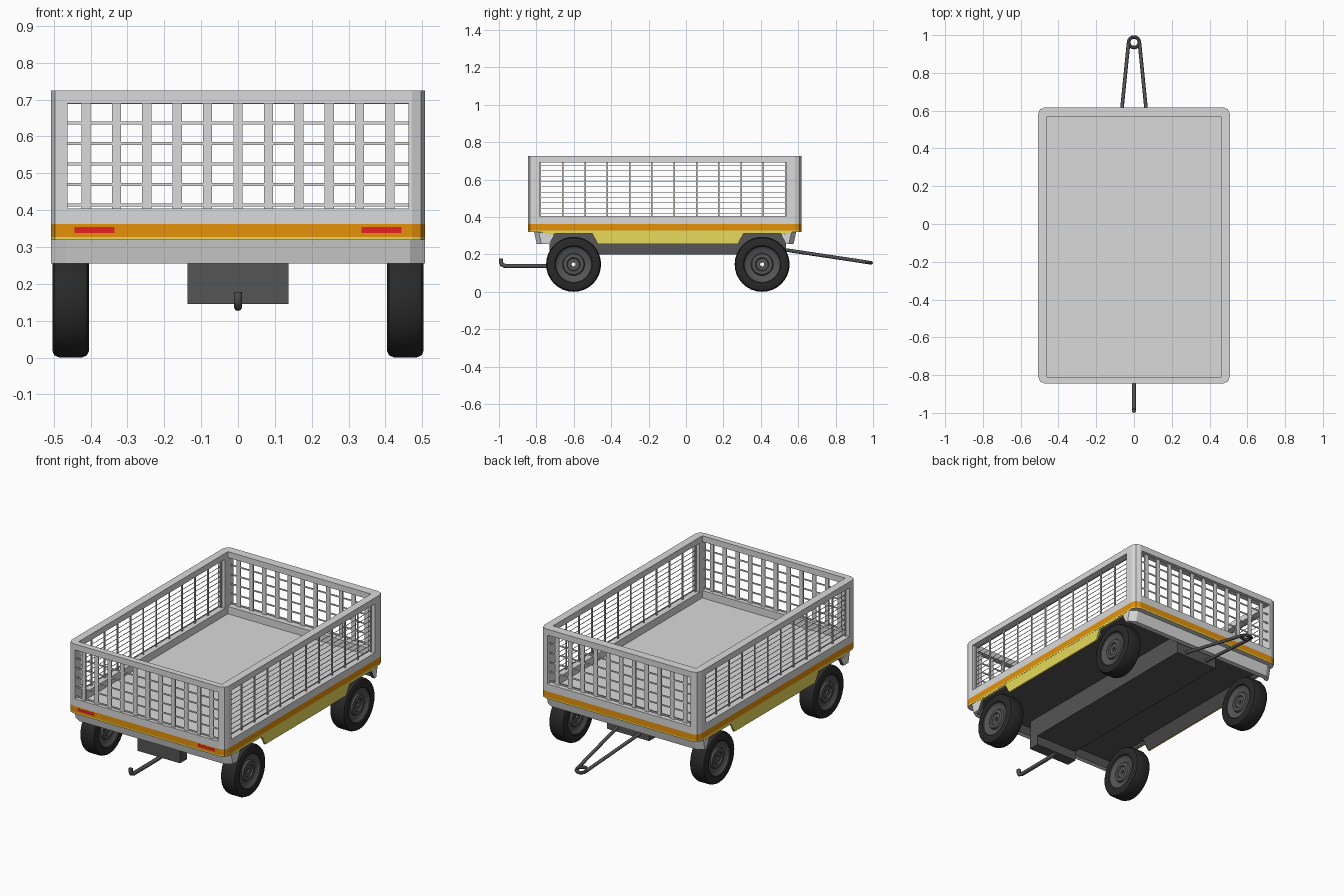
import bpy, bmesh, math
from mathutils import Matrix, Vector

cube = bpy.data.objects.get("Cube")
if cube:
    bpy.data.objects.remove(cube, do_unlink=True)


def material(name, rgb):
    m = bpy.data.materials.new(name)
    m.use_nodes = True
    m.diffuse_color = (*rgb, 1)
    m.node_tree.nodes["Principled BSDF"].inputs["Base Color"].default_value = (*rgb, 1)
    return m


GRAY = material("light gray", (0.7, 0.7, 0.7))
DARK = material("dark gray", (0.09, 0.09, 0.09))
TIRE = material("tire black", (0.022, 0.022, 0.022))
ORANGE = material("orange", (0.78, 0.29, 0.003))
YELLOW = material("yellow", (0.8, 0.7, 0.105))
RED = material("lamp red", (0.84, 0.016, 0.016))

HX, Y0, Y1 = 0.507, -0.845, 0.618      # outer body
IX, J0, J1 = 0.462, -0.81, 0.567       # inner floor


def finish(name, bm, *mats):
    bmesh.ops.recalc_face_normals(bm, faces=bm.faces)
    me = bpy.data.meshes.new(name)
    bm.to_mesh(me)
    bm.free()
    for m in mats:
        me.materials.append(m)
    ob = bpy.data.objects.new(name, me)
    bpy.context.collection.objects.link(ob)
    return ob


def add_box(bm, x0, x1, y0, y1, z0, z1):
    size = Vector((x1 - x0, y1 - y0, z1 - z0))
    mid = Vector((x0 + x1, y0 + y1, z0 + z1)) / 2
    bmesh.ops.create_cube(bm, size=1, matrix=Matrix.Translation(mid) @ Matrix.Diagonal((*size, 1)))


def box(name, mat, *dims):
    bm = bmesh.new()
    add_box(bm, *dims)
    return finish(name, bm, mat)


def add_prism(bm, points, offset):
    """Close a polygon of 3D points and extrude it along offset."""
    face = bm.faces.new([bm.verts.new(p) for p in points])
    ext = bmesh.ops.extrude_face_region(bm, geom=[face], use_keep_orig=True)
    moved = [v for v in ext["geom"] if isinstance(v, bmesh.types.BMVert)]
    bmesh.ops.translate(bm, vec=offset, verts=moved)
    return moved


def corner_arc(x, y, sx, sy, r):
    """Rounded corner points from the end face round to the side face."""
    return [(x + sx * r * (math.sin(a) - 1), y + sy * r * (math.cos(a) - 1))
            for a in (0, math.pi / 4, math.pi / 2)]


def outline(hx, y0, y1, r):
    return (corner_arc(hx, y1, 1, 1, r) + corner_arc(hx, y0, 1, -1, r)[::-1]
            + corner_arc(-hx, y0, -1, -1, r) + corner_arc(-hx, y1, -1, 1, r)[::-1])


def ring(name, mat, z0, z1):
    """Rectangular band with rounded outer corners and a gray underside."""
    bm = bmesh.new()
    outer = outline(HX, Y0, Y1, 0.035)
    inner = outline(IX, J0, J1, 0.002)
    loops = [[bm.verts.new((x, y, z)) for x, y in pts]
             for pts, z in ((outer, z0), (outer, z1), (inner, z1), (inner, z0))]
    n = len(outer)
    for a, b in zip(loops, loops[1:] + loops[:1]):
        for i in range(n):
            bm.faces.new((a[i], a[(i + 1) % n], b[(i + 1) % n], b[i]))
    ob = finish(name, bm, mat, GRAY)
    for p in ob.data.polygons:
        p.material_index = int(p.normal.z < -0.5)


def smooth(ob, degrees=35):
    bpy.ops.object.select_all(action='DESELECT')
    ob.select_set(True)
    bpy.context.view_layer.objects.active = ob
    bpy.ops.object.shade_smooth_by_angle(angle=math.radians(degrees))


# Body bands and rails
ring("top_rail", GRAY, 0.69, 0.725)
ring("lower_rail", GRAY, 0.362, 0.405)
ring("orange_stripe", ORANGE, 0.327, 0.362)
ring("yellow_edge", YELLOW, 0.319, 0.327)
box("floor", GRAY, -IX, IX, J0, J1, 0.33, 0.362)
box("underfloor", DARK, -IX - 0.02, IX + 0.02, J0 + 0.03, J1 - 0.02, 0.316, 0.33)

# Corner posts
bm = bmesh.new()
for sx in (-1, 1):
    for y, inner, sy in ((Y0, -0.782, -1), (Y1, 0.538, 1)):
        pts = corner_arc(sx * HX, y, sx, sy, 0.035)
        pts += [(sx * HX, inner), (sx * IX, inner), (sx * IX, y)]
        add_prism(bm, [(px, py, 0.405) for px, py in pts], (0, 0, 0.285))
finish("corner_posts", bm, GRAY)

# End lattices: broad flat uprights and thin cross rods
for name, y in (("front_lattice", -0.83), ("rear_lattice", 0.597)):
    bm = bmesh.new()
    for i in range(-5, 6):
        x = i * 0.0825
        add_box(bm, x - 0.0125, x + 0.0125, y - 0.003, y + 0.003, 0.405, 0.69)
    for i in range(6):
        z = 0.414 + i * 0.0555
        add_box(bm, -IX, IX, y - 0.002, y + 0.002, z - 0.004, z + 0.004)
    finish(name, bm, GRAY)

# Side lattices: fine wire grid
for name, x in (("right_lattice", -0.484), ("left_lattice", 0.484)):
    bm = bmesh.new()
    for i in range(12):
        y = -0.778 + i * 0.1192
        add_box(bm, x - 0.003, x + 0.003, y - 0.004, y + 0.004, 0.405, 0.69)
    for i in range(10):
        z = 0.418 + i * 0.0285
        add_box(bm, x - 0.001, x + 0.001, -0.782, 0.538, z - 0.0014, z + 0.0014)
    finish(name, bm, GRAY)


# Lower skirts with wheel arches, dark on the inside
def arch(c):
    return [(c - 0.13, 0.255), (c - 0.1, 0.311), (c + 0.1, 0.311), (c + 0.13, 0.255)]


WHEELS = (-0.601, 0.407)
skirt = ([(-0.785, 0.322), (-0.715, 0.298)] + arch(WHEELS[0])[1:] + arch(WHEELS[1])[:3]
         + [(0.52, 0.298), (0.575, 0.322)])
for side, s in (("right", -1), ("left", 1)):
    bm = bmesh.new()
    add_prism(bm, [(s * 0.506, y, z) for y, z in skirt], (-s * 0.01, 0, 0))
    ob = finish(side + "_skirt", bm, YELLOW, DARK)
    for p in ob.data.polygons:
        p.material_index = int(p.normal.x * s < -0.5)
    # Steep inner panel between the arches
    bm = bmesh.new()
    start = WHEELS[0] + 0.13
    add_prism(bm, [(s * x, start, z) for x, z in ((0.498, 0.256), (0.498, 0.32), (0.455, 0.32))],
              (0, WHEELS[1] - 0.13 - start, 0))
    finish(side + "_inner_panel", bm, DARK)

# Sloped end bumpers that wrap round the chamfered corners as far as the arches
for name, yo, yi, s in (("front_bumper", -0.798, -0.73, -1), ("rear_bumper", 0.575, 0.535, 1)):
    bm = bmesh.new()
    half = [(HX, yi), (HX, yo - s * 0.025), (0.467, yo)]
    inside = [(0.467, yo - s * 0.03), (0.487, yo - s * 0.03), (0.487, yi)]
    plan = [(-x, y) for x, y in half] + half[::-1] + inside[::-1] + [(-x, y) for x, y in inside]
    for v in add_prism(bm, [(x, y, 0.256) for x, y in plan], (0, 0, 0.063)):
        at_arch = abs(v.co.y - yi) < 0.001
        v.co.y += s * (-0.025 if at_arch else 0.014)
        v.co.z -= 0.017 if at_arch else 0
    bmesh.ops.triangulate(bm, faces=[f for f in bm.faces if len(f.verts) > 4])
    ob = finish(name, bm, GRAY, DARK)
    for p in ob.data.polygons:
        p.material_index = int(p.normal.y * s < -0.5 or p.normal.x * p.center.x < -0.1)

# Front lamps, almost flush
for side, s in (("right", -1), ("left", 1)):
    a, b = sorted((s * 0.335, s * 0.443))
    box(side + "_lamp", RED, a, b, Y0 - 0.0006, Y0 + 0.002, 0.338, 0.355)

# Chassis
box("chassis_beam", DARK, -0.137, 0.137, -0.725, 0.535, 0.2, 0.318)
box("hitch_box", DARK, -0.137, 0.137, -0.73, -0.665, 0.145, 0.256)


# Round bars: hook and drawbar
def bar(name, points, radius):
    cu = bpy.data.curves.new(name, 'CURVE')
    cu.dimensions = '3D'
    cu.bevel_depth, cu.bevel_resolution, cu.use_fill_caps = radius, 2, True
    sp = cu.splines.new('POLY')
    sp.points.add(len(points) - 1)
    for p, co in zip(sp.points, points):
        p.co = (*co, 1)
    cu.materials.append(DARK)
    ob = bpy.data.objects.new(name, cu)
    bpy.context.collection.objects.link(ob)


bar("hitch_hook", [(0, -0.67, 0.142), (0, -0.75, 0.138), (0, -0.965, 0.138), (0, -0.984, 0.145),
                   (0, -0.989, 0.158), (0, -0.989, 0.178)], 0.0115)
for side, s in (("right", -1), ("left", 1)):
    bar(side + "_drawbar", [(s * 0.072, 0.53, 0.224), (s * 0.029, 0.958, 0.16)], 0.0095)
bpy.ops.mesh.primitive_torus_add(major_radius=0.028, minor_radius=0.0095, major_segments=24, minor_segments=8,
                                 location=(0, 0.962, 0.159), rotation=(math.radians(-8.5), 0, 0))
eye = bpy.context.object
eye.name = "drawbar_eye"
eye.data.materials.append(DARK)
smooth(eye)

# Wheels: half profile (radius, offset) mirrored across the tire and spun
half = [(0.147, 0.03), (0.141, 0.044), (0.128, 0.05), (0.1, 0.048), (0.094, 0.04),
        (0.086, 0.034), (0.06, 0.03), (0.055, 0.04), (0.036, 0.042), (0.032, 0.034), (0.011, 0.034)]
profile = half[::-1] + [(r, -t) for r, t in half]
for end, y in (("front", WHEELS[0]), ("rear", WHEELS[1])):
    for side, s in (("right", -1), ("left", 1)):
        bm = bmesh.new()
        vs = [bm.verts.new((t, 0, r)) for r, t in profile]
        es = [bm.edges.new((vs[i], vs[(i + 1) % len(vs)])) for i in range(len(vs))]
        bmesh.ops.spin(bm, geom=vs + es, cent=(0, 0, 0), axis=(1, 0, 0),
                       angle=math.tau, steps=32, use_duplicate=False)
        bmesh.ops.remove_doubles(bm, verts=bm.verts, dist=0.0005)
        ob = finish(f"{end}_{side}_wheel", bm, TIRE, DARK)
        for p in ob.data.polygons:
            p.material_index = int(math.hypot(p.center.y, p.center.z) < 0.095)
        ob.location = (s * 0.454, y, 0.147)
        smooth(ob)
